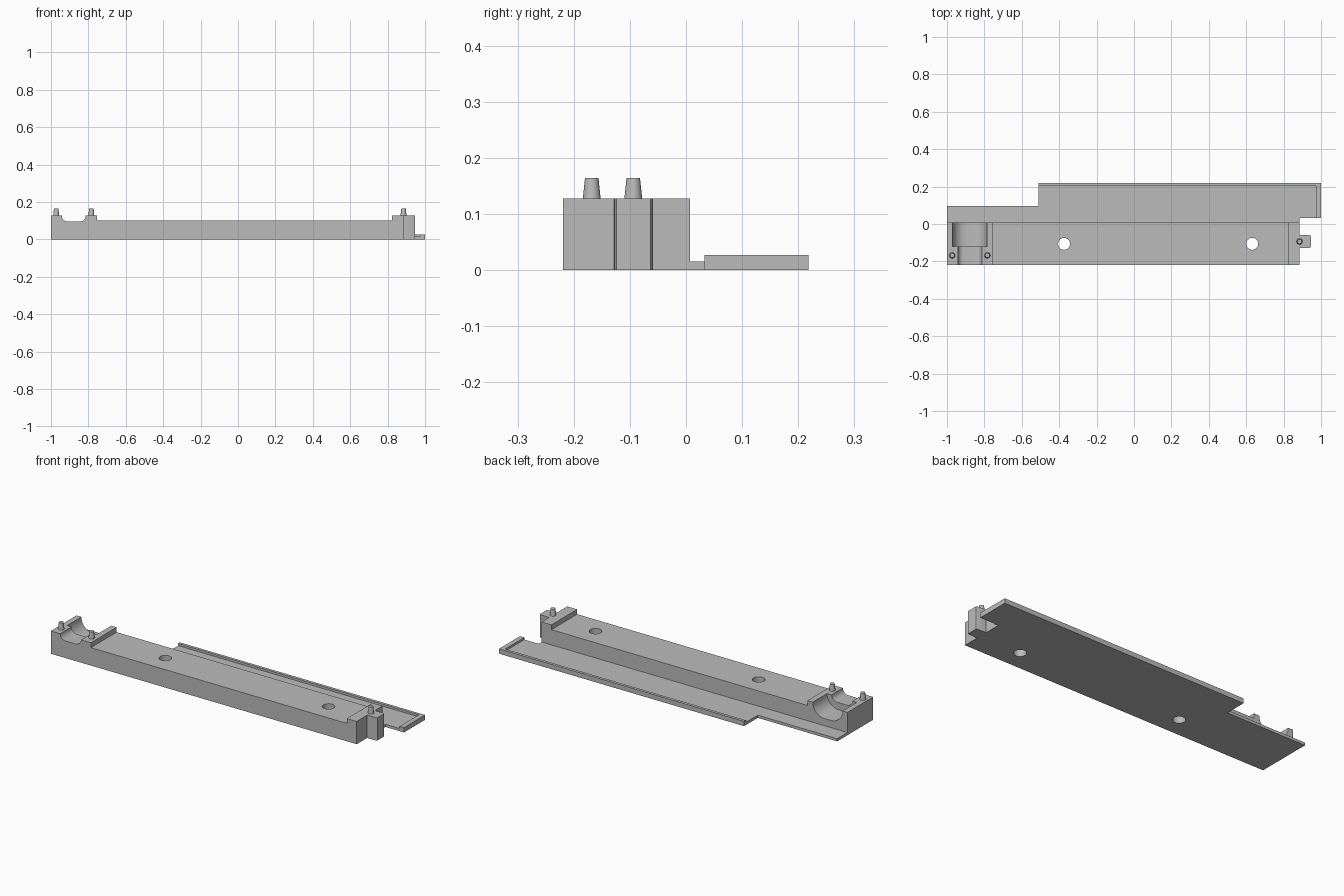
import bpy, bmesh, math
from mathutils import Matrix, Vector

cube = bpy.data.objects.get("Cube")
if cube:
    bpy.data.objects.remove(cube, do_unlink=True)

grey = bpy.data.materials.new("plain grey")
grey.use_nodes = True
grey.diffuse_color = (0.5, 0.5, 0.5, 1)
grey.node_tree.nodes["Principled BSDF"].inputs["Base Color"].default_value = (0.5, 0.5, 0.5, 1)

BACK, FRONT, TOP, END = 0.007, -0.219, 0.127, 0.885
CRADLE_X = -0.878


def finish(name, bm):
    """Turn a bmesh into a named grey object."""
    bmesh.ops.recalc_face_normals(bm, faces=bm.faces)
    mesh = bpy.data.meshes.new(name)
    bm.to_mesh(mesh)
    bm.free()
    mesh.materials.append(grey)
    obj = bpy.data.objects.new(name, mesh)
    bpy.context.scene.collection.objects.link(obj)
    return obj


def prism(name, outline, low, high, axis="z"):
    """Extrude an outline along z (xy outline) or along y (xz outline)."""
    bm = bmesh.new()
    place = (lambda a, b: (a, b, low)) if axis == "z" else (lambda a, b: (a, low, b))
    face = bm.faces.new([bm.verts.new(place(a, b)) for a, b in outline])
    shift = Vector((0, 0, high - low)) if axis == "z" else Vector((0, high - low, 0))
    ext = bmesh.ops.extrude_face_region(bm, geom=[face])
    moved = [v for v in ext["geom"] if isinstance(v, bmesh.types.BMVert)]
    bmesh.ops.translate(bm, verts=moved, vec=shift)
    # the starting face survives as the second cap
    return finish(name, bm)


def cone(name, x, y, z0, z1, r0, r1, sides=32):
    bm = bmesh.new()
    bmesh.ops.create_cone(bm, cap_ends=True, segments=sides, radius1=r0, radius2=r1,
                          depth=z1 - z0, matrix=Matrix.Translation((x, y, (z0 + z1) / 2)))
    return finish(name, bm)


def trough(name, half, depth, y0, y1):
    """Cutter for a channel with rounded lower corners."""
    outline = [(CRADLE_X - half, TOP + 0.05)]
    for side in (-1, 1):
        arc = [math.pi / 2 * i / 10 for i in range(11)]
        if side == 1:
            arc.reverse()
        for t in arc:
            outline.append((CRADLE_X + side * (half - depth + depth * math.cos(t)),
                            TOP - depth * math.sin(t)))
    outline.append((CRADLE_X + half, TOP + 0.05))
    return prism(name, outline, y0, y1, "y")


def cut(obj, cutters):
    for c in cutters:
        mod = obj.modifiers.new("cut", "BOOLEAN")
        mod.operation, mod.solver, mod.object = "DIFFERENCE", "EXACT", c
    deps = bpy.context.evaluated_depsgraph_get()
    mesh = bpy.data.meshes.new_from_object(obj.evaluated_get(deps))
    obj.modifiers.clear()
    obj.data = mesh
    for c in cutters:
        bpy.data.objects.remove(c, do_unlink=True)


# Main bar with raised ends, cradle and two screw holes
bar = prism("main_bar", [(-1, 0), (END, 0), (END, TOP), (0.824, TOP), (0.824, 0.1),
                         (-0.753, 0.1), (-0.753, TOP), (-1, TOP)], FRONT, BACK, "y")
cut(bar, [trough("wide_trough", 0.092, 0.072, -0.119, BACK + 0.05),
          trough("narrow_trough", 0.064, 0.032, FRONT - 0.05, -0.1),
          cone("hole_a", -0.374, -0.106, -0.1, 0.3, 0.032, 0.032),
          cone("hole_b", 0.632, -0.106, -0.1, 0.3, 0.032, 0.032)])

# End tab
tab = prism("end_tab", [(END, -0.128), (0.938, -0.127), (0.945, -0.124), (0.945, -0.063),
                        (0.938, -0.06), (END, -0.059)], 0, TOP)

# Stepped back plate and its raised lip
plate = prism("back_plate", [(-1, BACK), (END, BACK), (END, 0.033), (1, 0.033), (1, 0.218),
                             (-0.51, 0.218), (-0.51, 0.097), (-1, 0.097)], 0, 0.015)
lip = prism("plate_lip", [(0.973, 0.033), (1, 0.033), (1, 0.218), (-0.51, 0.218),
                          (-0.51, 0.202), (0.973, 0.202)], 0.015, 0.027)

# Tapered locating pins
pins = [cone(name, x, y, TOP - 0.001, 0.164, 0.016, 0.012, 24) for name, x, y in (
    ("cradle_pin_outer", -0.972, -0.168),
    ("cradle_pin_inner", -0.784, -0.168),
    ("tab_pin", END, -0.094))]

# Smooth curved walls, keep edges sharp
bpy.ops.object.select_all(action="DESELECT")
for obj in [bar, tab, plate, lip] + pins:
    obj.select_set(True)
bpy.context.view_layer.objects.active = bar
bpy.ops.object.shade_smooth_by_angle(angle=math.radians(30))
